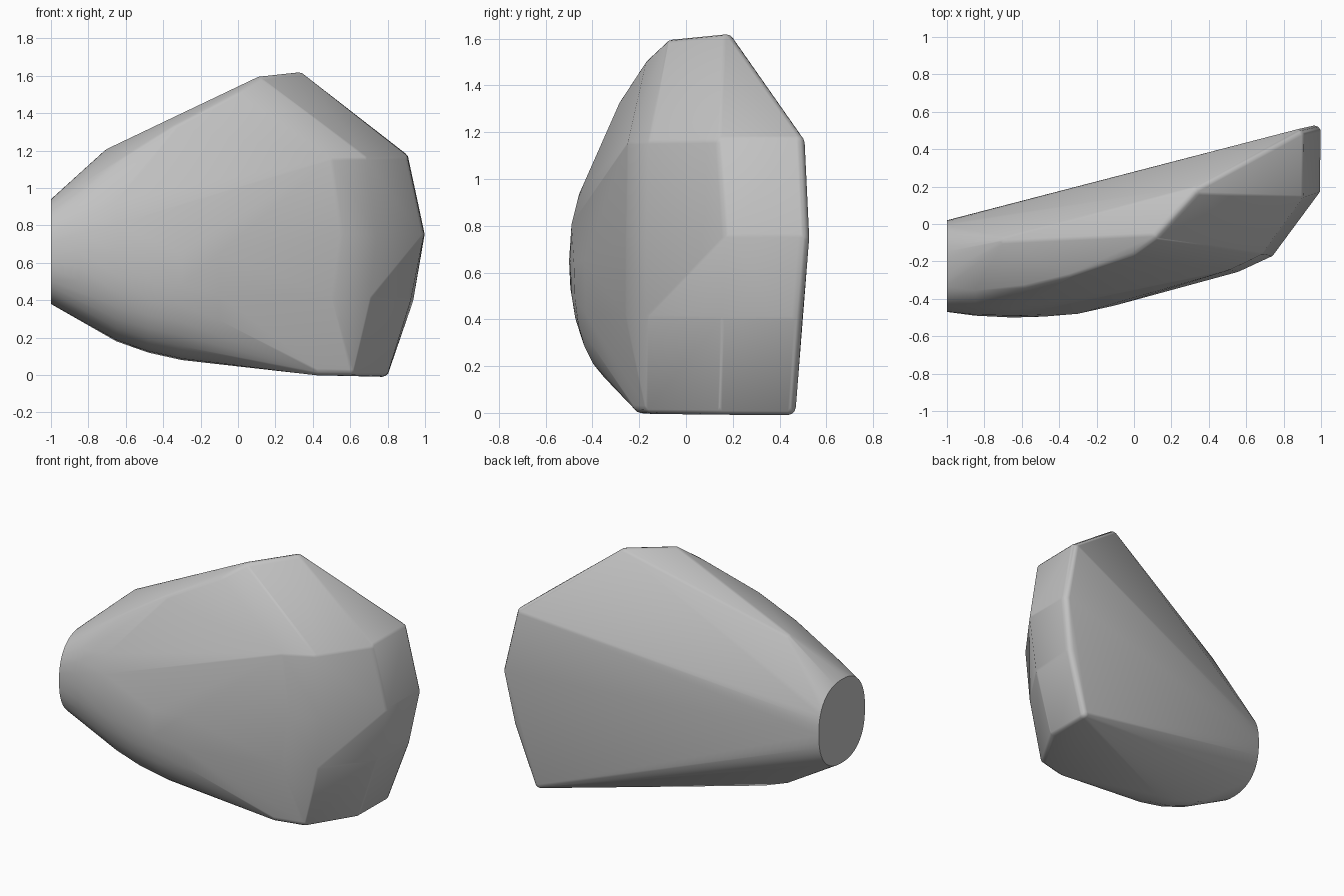
import bpy
import bmesh
import math
from mathutils import Vector

cube = bpy.data.objects.get("Cube")
if cube:
    bpy.data.objects.remove(cube, do_unlink=True)

grey = bpy.data.materials.new("plain grey")
grey.use_nodes = True
colour = (0.54, 0.54, 0.54, 1)
grey.diffuse_color = colour
grey.node_tree.nodes["Principled BSDF"].inputs["Base Color"].default_value = colour


def power(value, exponent):
    """Signed power, used for squarish ellipses."""
    return math.copysign(abs(value) ** exponent, value)


def arc(x, centre, radii, start, end, count, squareness):
    """Points on a squarish ellipse in a plane of constant x; angle 0 faces the front."""
    points = []
    for i in range(count):
        angle = math.radians(start + (end - start) * i / (count - 1))
        points.append(Vector((
            x,
            centre[0] - radii[0] * power(math.cos(angle), squareness),
            centre[1] + radii[1] * power(math.sin(angle), squareness))))
    return points


def ball(corner, middle, radius):
    """Points on a small ball just inside a corner."""
    centre = corner - (corner - middle).normalized() * radius * 1.15
    bm = bmesh.new()
    bmesh.ops.create_icosphere(bm, subdivisions=2, radius=radius)
    points = [v.co + centre for v in bm.verts]
    bm.free()
    return points


# Flat, sharp-edged end cap
points = arc(-1, (-0.225, 0.66), (0.245, 0.28), -180, 180, 49, 0.85)

# Smooth belly: front arcs of growing depth
points += arc(-0.85, (-0.2, 0.66), (0.29, 0.36), -90, 0, 9, 0.9)
points += arc(-0.85, (-0.2, 0.66), (0.29, 0.4), 0, 60, 6, 0.9)
points += arc(-0.65, (-0.15, 0.65), (0.35, 0.47), -90, 0, 9, 0.85)
points += arc(-0.65, (-0.15, 0.65), (0.35, 0.53), 0, 75, 6, 0.9)
points += arc(-0.48, (-0.14, 0.65), (0.355, 0.53), -90, 0, 9, 0.8)
points += arc(-0.3, (-0.12, 0.65), (0.36, 0.57), -90, 0, 9, 0.75)
points += arc(-0.1, (-0.1, 0.65), (0.335, 0.58), -90, 0, 7, 0.7)

# Upper ridge, rising from the narrow end to the peak
corners = [
    (-0.72, -0.1, 1.2), (-0.6, -0.33, 1.18), (-0.35, -0.27, 1.34),
    (0, -0.15, 1.52), (0.12, -0.06, 1.6), (0.34, 0.18, 1.62),
]

# Faceted broad end: four upright creases, from front to back
heights = (1.17, 0.75, 0.4, 0)
creases = [
    ((0.52, 0.58, 0.53, 0.44), (-0.23, -0.24, -0.24, -0.2)),
    ((0.7, 0.76, 0.72, 0.62), (-0.14, -0.15, -0.15, -0.15)),
    ((0.91, 1, 0.93, 0.8), (0.16, 0.19, 0.17, 0.16)),
    ((0.91, 1, 0.94, 0.8), (0.49, 0.51, 0.48, 0.45)),
]
for xs, ys in creases:
    corners += zip(xs, ys, heights)

# Round the corners by wrapping the skin around small balls
for corner in corners:
    points += ball(Vector(corner), Vector((0, 0, 0.75)), 0.035)

# Wrap one convex skin around all the points
skin = bmesh.new()
for p in points:
    skin.verts.new(p)
bmesh.ops.remove_doubles(skin, verts=skin.verts, dist=0.0005)
bmesh.ops.convex_hull(skin, input=skin.verts)
inside = [v for v in skin.verts if not v.link_faces]
bmesh.ops.delete(skin, geom=inside, context="VERTS")
bmesh.ops.recalc_face_normals(skin, faces=skin.faces)

mesh = bpy.data.meshes.new("rounded_body")
skin.to_mesh(mesh)
skin.free()
mesh.materials.append(grey)
body = bpy.data.objects.new("rounded_body", mesh)
bpy.context.collection.objects.link(body)
bpy.context.view_layer.objects.active = body
body.select_set(True)
bpy.ops.object.shade_smooth_by_angle(angle=math.radians(35))
